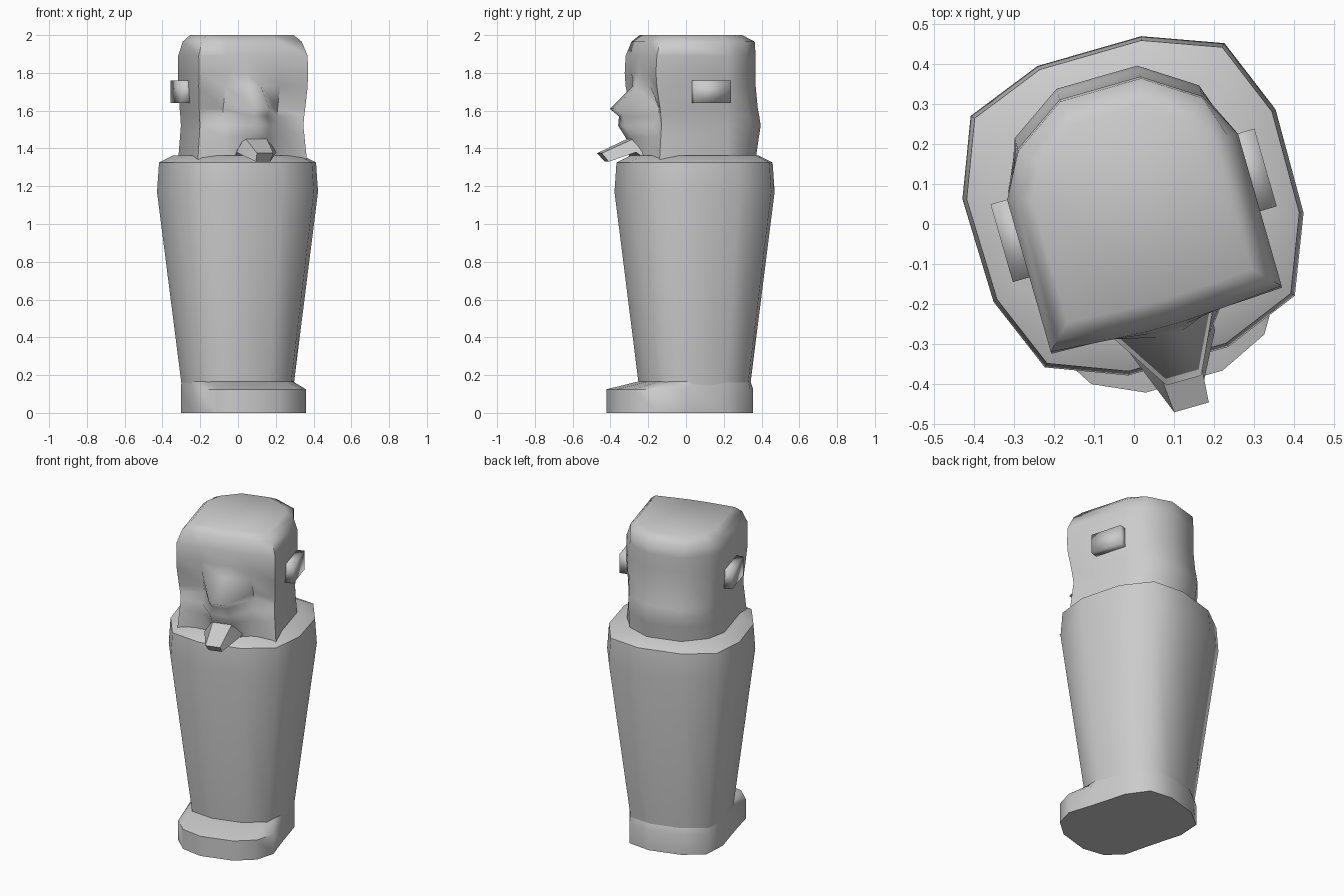
import bpy, bmesh, math
from mathutils import Matrix

cube = bpy.data.objects.get("Cube")
if cube:
    bpy.data.objects.remove(cube, do_unlink=True)

stone = bpy.data.materials.new("grey_stone")
stone.use_nodes = True
stone.diffuse_color = (0.6, 0.6, 0.6, 1)
stone.node_tree.nodes["Principled BSDF"].inputs["Base Color"].default_value = (0.6, 0.6, 0.6, 1)

# The whole figure is turned a little about its upright axis
TURN = Matrix.Rotation(math.radians(16), 4, 'Z') @ Matrix.Translation((0.012, 0, 0))


def finish(name, bm, angle):
    bmesh.ops.recalc_face_normals(bm, faces=bm.faces)
    bm.transform(TURN)
    mesh = bpy.data.meshes.new(name)
    bm.to_mesh(mesh)
    bm.free()
    mesh.materials.append(stone)
    ob = bpy.data.objects.new(name, mesh)
    bpy.context.collection.objects.link(ob)
    bpy.ops.object.select_all(action='DESELECT')
    ob.select_set(True)
    bpy.context.view_layer.objects.active = ob
    bpy.ops.object.shade_smooth_by_angle(angle=math.radians(angle))
    return ob


def loft(name, rings, angle=50):
    """Skin mirrored half outlines; each ring lists (x, y, z) from back to front."""
    bm = bmesh.new()
    loops = []
    for half in rings:
        full = half + [(-x, y, z) for x, y, z in reversed(half)]
        loops.append([bm.verts.new(p) for p in full])
    n = len(loops[0])
    for a, b in zip(loops, loops[1:]):
        for i in range(n):
            j = (i + 1) % n
            bm.faces.new((a[i], a[j], b[j], b[i]))
    bm.faces.new(loops[0])
    bm.faces.new(loops[-1])
    return finish(name, bm, angle)


def scaled(half, s, z, cy=0.043):
    return [(x * s, cy + (y - cy) * s, z) for x, y in half]


# Tapered body with rounded shoulders
body = [(.135, .446), (.33, .372), (.407, .178), (.403, -.09), (.325, -.283), (.13, -.36)]
loft("body", [scaled(body, .69, .1), scaled(body, .70, .16), scaled(body, 1, 1.17),
              scaled(body, .975, 1.325), scaled(body, .8, 1.363)])

# Base, extended and sloping at the front
foot = [(.1, .338), (.235, .283), (.285, .14), (.285, -.08), (.29, -.25), (.225, -.355), (.1, -.413)]
foot_top = [(.095, .325), (.23, .273), (.285, .137), (.28, -.05), (.25, -.15), (.2, -.21), (.09, -.245)]
loft("base", [scaled(foot, 1, 0), scaled(foot, 1, .125), scaled(foot_top, 1, .165)])


# Head with eye hollows, nose ridge and bulging nape
def head_ring(z, side, nape, corner, cheek, middle, nose_half=.045):
    return [(.105, nape, z), (.24, nape - .09, z), (side, .145, z), (side, corner, z),
            (.15, cheek, z), (nose_half, middle, z)]


head = [
    head_ring(1.34, .30, .35, -.235, -.25, -.27),
    head_ring(1.46, .29, .368, -.225, -.245, -.32, .06),
    head_ring(1.52, .285, .378, -.22, -.235, -.36, .06),
    head_ring(1.57, .288, .37, -.225, -.20, -.36),
    head_ring(1.61, .292, .362, -.23, -.195, -.41),
    head_ring(1.73, .30, .35, -.25, -.245, -.29, .03),
    head_ring(1.80, .30, .35, -.255, -.26, -.275),
    head_ring(1.89, .30, .35, -.25, -.262, -.268),
    head_ring(1.965, .275, .345, -.225, -.24, -.245),
    [(x * .8, .05 + (y - .05) * .8, 2.0)
     for x, y, z in head_ring(2, .30, .34, -.25, -.26, -.265)],
]
loft("head", head, 60)

# Wedge beard under the mouth
loft("beard", [
    [(.11, -.2, 1.39), (.1, -.27, 1.355)],
    [(.06, -.29, 1.46), (.11, -.31, 1.38)],
    [(.045, -.48, 1.375), (.04, -.44, 1.33)],
], 25)

# Square ears
for name, side in (("left_ear", 1), ("right_ear", -1)):
    bm = bmesh.new()
    bmesh.ops.create_cube(bm, size=1)
    bm.transform(Matrix.Translation((side * .305, .045, 1.70)) @ Matrix.Diagonal((.076, .202, .12, 1)))
    finish(name, bm, 95)
